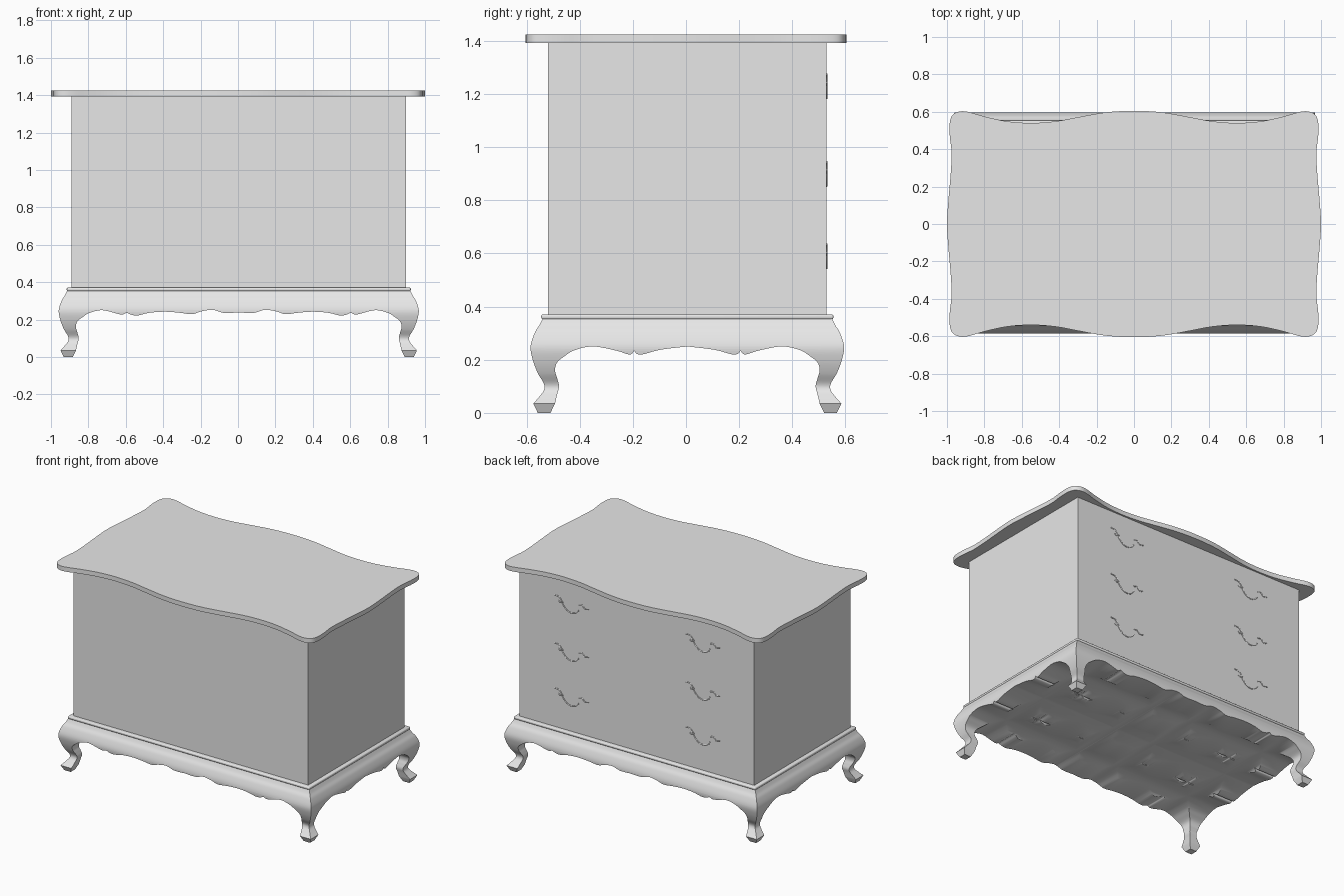
import bpy
import bmesh
from mathutils import Vector

if "Cube" in bpy.data.objects:
    bpy.data.objects.remove(bpy.data.objects["Cube"], do_unlink=True)

CENTRE = Vector((0.004, 0.005, 0))

grey = bpy.data.materials.new("light_grey")
grey.use_nodes = True
grey.diffuse_color = (0.8, 0.8, 0.8, 1)
grey.node_tree.nodes["Principled BSDF"].inputs["Base Color"].default_value = (0.8, 0.8, 0.8, 1)


def spline(pts, closed=False, steps=6):
    """Catmull-Rom curve through 2D points."""
    p = [Vector(q) for q in pts]
    n = len(p)
    out = []
    for i in range(n if closed else n - 1):
        if closed:
            a, b, c, d = (p[(i + k) % n] for k in (-1, 0, 1, 2))
        else:
            a, b, c, d = (p[min(max(i + k, 0), n - 1)] for k in (-1, 0, 1, 2))
        for s in range(steps):
            t = s / steps
            out.append(b + (c - a) * (t / 2) + (2 * a - 5 * b + 4 * c - d) * (t * t / 2)
                       + (3 * b - a - 3 * c + d) * (t ** 3 / 2))
    return out if closed else out + [p[-1]]


def add_mesh(name, bm):
    bmesh.ops.recalc_face_normals(bm, faces=bm.faces)
    mesh = bpy.data.meshes.new(name)
    bm.to_mesh(mesh)
    bm.free()
    mesh.materials.append(grey)
    obj = bpy.data.objects.new(name, mesh)
    bpy.context.collection.objects.link(obj)
    return obj


def extrude(name, points, direction):
    """Prism from a closed loop of 3D points."""
    bm = bmesh.new()
    face = bm.faces.new([bm.verts.new(p) for p in points])
    new = bmesh.ops.extrude_face_region(bm, geom=[face])["geom"]
    bmesh.ops.translate(bm, vec=direction,
                        verts=[v for v in new if isinstance(v, bmesh.types.BMVert)])
    return add_mesh(name, bm)


def box(name, low, high):
    bm = bmesh.new()
    bmesh.ops.create_cube(bm, size=1)
    low, high = Vector(low), Vector(high)
    for v in bm.verts:
        v.co = (low + high) / 2 + v.co * (high - low)
    return add_mesh(name, bm)


def select(obj):
    bpy.ops.object.select_all(action='DESELECT')
    obj.select_set(True)
    bpy.context.view_layer.objects.active = obj


def smooth(obj, angle=0.6):
    select(obj)
    bpy.ops.object.shade_smooth_by_angle(angle=angle)


# Cabriole leg outline as (distance in from the widest point, height)
LEG_OUTER = [(.045, .355), (.033, .33), (.015, .3), (0, .25), (.008, .2), (.027, .15),
             (.05, .11), (.05, .085), (.032, .06), (.01, .035)]
LEG_INNER = [(.092, .035), (.10, .07), (.107, .1), (.10, .13), (.092, .16), (.10, .19),
             (.13, .215), (.168, .237), (.235, .25)]


def apron_profile(half, scallops, top, foot):
    """Closed outline of two legs joined by a scalloped apron edge."""
    outer = spline(LEG_OUTER)
    inner = spline([*LEG_INNER, *((half - x, z) for x, z in scallops)])
    # the foot tapers straight down
    side = [Vector((.045, top))] if top > .355 else []
    side += outer + [Vector((.027 - foot / 2, foot)), Vector((.075 + foot / 2, foot))] + inner
    right = [(half - p.x, p.y) for p in side]
    left = [(-x, z) for x, z in reversed(right) if x > 1e-4]
    return right + left


# Base: long and short apron outlines crossed with each other
FRONT_SCALLOPS = [(.64, .229), (.615, .229), (.6, .236), (.575, .226), (.54, .222), (.48, .236),
                  (.4, .242), (.32, .237), (.25, .229), (.2, .244), (.14, .252), (.08, .236), (0, .238)]
SIDE_SCALLOPS = [(.27, .235), (.225, .221), (.21, .222), (.2, .233), (.19, .222),
                 (.165, .221), (.1, .238), (0, .25)]
front = apron_profile(.9625, FRONT_SCALLOPS, .355, 0)
side = apron_profile(.59, SIDE_SCALLOPS, .4, -.02)
base = extrude("base_with_legs", [CENTRE + Vector((x, -.75, z)) for x, z in front], (0, 1.5, 0))
cutter = extrude("side_cutter", [CENTRE + Vector((-1.1, y, z)) for y, z in side], (2.2, 0, 0))
cutter.hide_render = True
mod = base.modifiers.new("cross", 'BOOLEAN')
mod.operation = 'INTERSECT'
mod.solver = 'EXACT'
mod.object = cutter
select(base)
bpy.ops.object.modifier_apply(modifier=mod.name)
bpy.data.objects.remove(cutter, do_unlink=True)
smooth(base)

# Moulding between base and body
moulding = box("base_moulding", CENTRE + Vector((-.92, -.55, .352)), CENTRE + Vector((.92, .55, .371)))
bevel = moulding.modifiers.new("round", 'BEVEL')
bevel.width = .007
bevel.segments = 3
select(moulding)
bpy.ops.object.modifier_apply(modifier=bevel.name)
smooth(moulding)

# Plain body
box("body", (-.89, -.519, .365), (.898, .529, 1.396))

# Serpentine top, mirrored from one quarter
quarter = [(0, .605), (.15, .597), (.3, .571), (.42, .549), (.55, .54), (.68, .549), (.8, .575),
           (.88, .598), (.93, .602), (.97, .583), (.985, .54), (.985, .47), (.975, .38),
           (.98, .27), (.992, .13), (1, 0)]
half_loop = quarter + [(x, -y) for x, y in reversed(quarter[:-1])]
loop = half_loop + [(-x, y) for x, y in reversed(half_loop[1:-1])]
top = extrude("top", [(p.x, p.y, 1.393) for p in spline(loop, closed=True, steps=4)], (0, 0, .031))
smooth(top)

# Drawer pulls: slim scrolls set into the back face
STROKES = [
    [(-.13, .05), (-.1, .048), (-.08, .03), (-.065, 0), (-.035, -.03), (0, -.04),
     (.035, -.03), (.055, -.005)],
    [(.055, .03), (.08, .035), (.1, .015), (.13, .02)],
    [(-.1, .02), (-.085, .01), (-.065, .02)],
]
for row, height in zip(("lower", "middle", "upper"), (.585, .895, 1.225)):
    for sign, where in ((1, "left"), (-1, "right")):
        name = f"{row}_{where}_pull"
        data = bpy.data.curves.new(name, 'CURVE')
        data.dimensions = '3D'
        data.bevel_depth = .0045
        data.bevel_resolution = 1
        data.use_fill_caps = True
        for stroke in STROKES:
            pts = spline(stroke, steps=3)
            line = data.splines.new('POLY')
            line.points.add(len(pts) - 1)
            for point, p in zip(line.points, pts):
                point.co = (sign * .5 - p.x, .529, height + p.y, 1)
        data.materials.append(grey)
        pull = bpy.data.objects.new(name, data)
        bpy.context.collection.objects.link(pull)
        select(pull)
        bpy.ops.object.convert(target='MESH')
        smooth(bpy.context.view_layer.objects.active)
